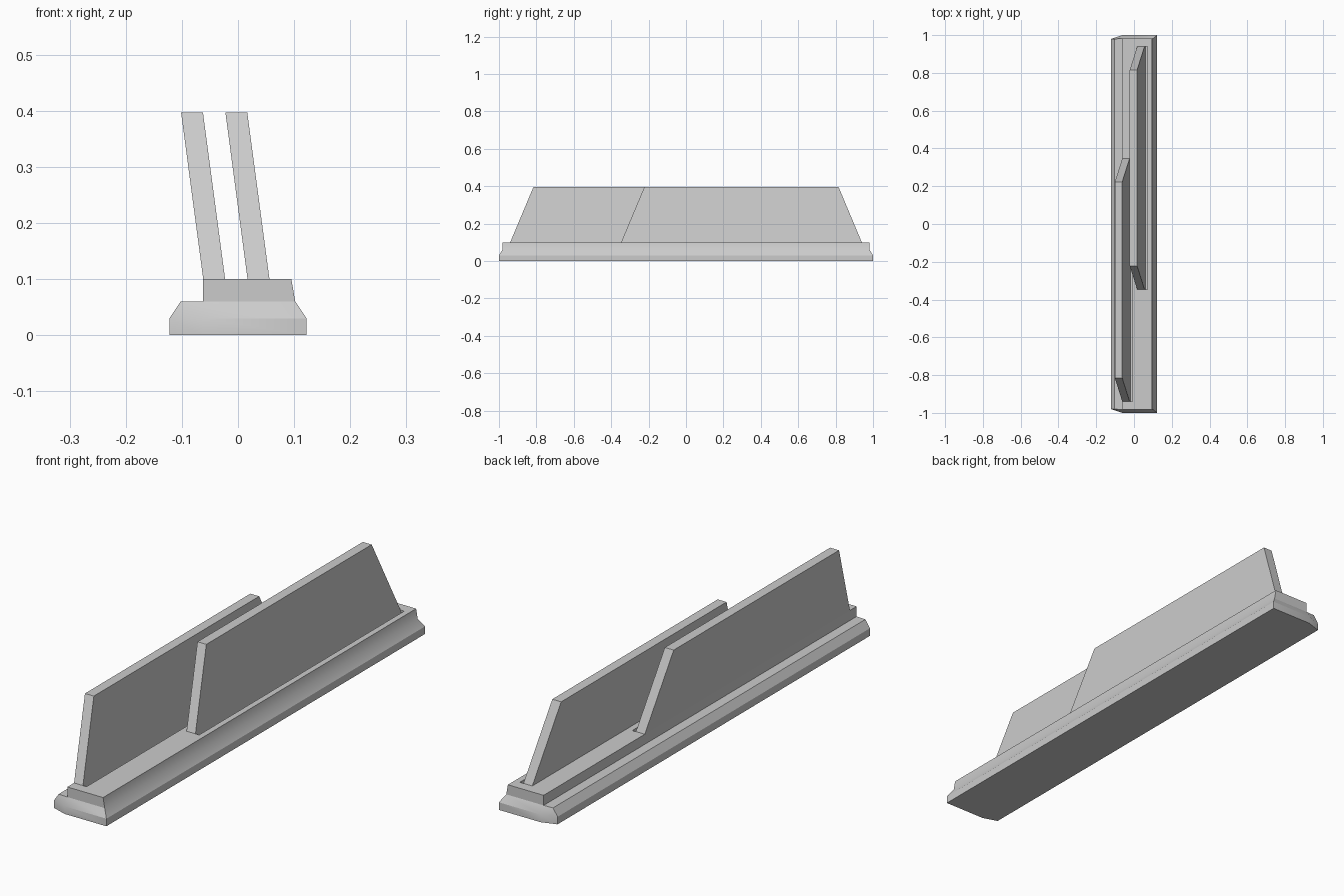
import bpy
import bmesh
import math

if "Cube" in bpy.data.objects:
    bpy.data.objects.remove(bpy.data.objects["Cube"], do_unlink=True)

grey = bpy.data.materials.new("light grey")
grey.use_nodes = True
colour = (0.6, 0.6, 0.6, 1)
grey.diffuse_color = colour
grey.node_tree.nodes["Principled BSDF"].inputs["Base Color"].default_value = colour

STEP_X = -0.062   # inner side of the ledge
LEDGE_Z = 0.06
TOP_Z = 0.1


def finish(bm, name):
    bmesh.ops.recalc_face_normals(bm, faces=bm.faces)
    mesh = bpy.data.meshes.new(name)
    bm.to_mesh(mesh)
    bm.free()
    mesh.materials.append(grey)
    obj = bpy.data.objects.new(name, mesh)
    bpy.context.collection.objects.link(obj)
    return obj


def add_ring(bm, half_outline, z):
    """Outline given for the back half, mirrored to the front."""
    pts = half_outline + [(x, -y) for x, y in reversed(half_outline)]
    return [bm.verts.new((x, y, z)) for x, y in pts]


def bridge(bm, low, high):
    n = len(low)
    for i in range(n):
        j = (i + 1) % n
        bm.faces.new((low[i], low[j], high[j], high[i]))


def prism(name, low_x, high_x, low_y, high_y, low_z, high_z):
    """Six-sided block whose top may be shifted and shortened."""
    bm = bmesh.new()
    rings = []
    for (x0, x1), (y0, y1), z in ((low_x, low_y, low_z), (high_x, high_y, high_z)):
        corners = ((x0, y0), (x1, y0), (x1, y1), (x0, y1))
        rings.append([bm.verts.new((x, y, z)) for x, y in corners])
        bm.faces.new(rings[-1])
    bridge(bm, *rings)
    return finish(bm, name)


# Base: plinth with cut corners, sloped shoulder and a raised step
bm = bmesh.new()
foot = [(-0.122, 0.98), (STEP_X, 1.0), (0.122, 1.0)]
shoulder = [(-0.102, 0.98), (STEP_X, 0.982), (0.102, 0.982)]
floor = add_ring(bm, foot, 0)
rim = add_ring(bm, foot, 0.03)
ledge = add_ring(bm, shoulder, LEDGE_Z)
step = add_ring(bm, [(STEP_X, 0.982), (0.095, 0.982)], TOP_Z)
bm.faces.new(floor)
bridge(bm, floor, rim)
bridge(bm, rim, ledge)
bm.faces.new((ledge[0], ledge[1], ledge[4], ledge[5]))
bridge(bm, ledge[1:5], step)
bm.faces.new(step)
base = finish(bm, "base")

# Leaning panels, each standing in a slot a little wider than itself
THICK = 0.039
LEAN = -0.133     # x shift per unit of height
TAPER = 0.42      # end slope per unit of height
SLOT_GAP = 0.016
PANEL_Z = 0.397


def section(x, y0, y1, z):
    h = z - TOP_Z
    left = x + LEAN * h
    return (left, left + THICK), (y0 + TAPER * h, y1 - TAPER * h)


for name, x, y0, y1 in (("right_panel", STEP_X, -0.94, 0.347),
                        ("left_panel", 0.017, -0.347, 0.94)):
    low_x, low_y = section(x, y0, y1, LEDGE_Z)
    high_x, high_y = section(x, y0, y1, PANEL_Z)
    prism(name, low_x, high_x, low_y, high_y, LEDGE_Z, PANEL_Z)

    slot_x = (x + THICK / 3, x + THICK + SLOT_GAP)
    cutter = prism(name + "_slot_cutter", slot_x, slot_x, (y0, y1), (y0, y1),
                   LEDGE_Z + 0.005, TOP_Z + 0.05)
    cutter.hide_render = True
    mod = base.modifiers.new("slot", "BOOLEAN")
    mod.operation = "DIFFERENCE"
    mod.solver = "EXACT"
    mod.object = cutter
    bpy.context.view_layer.objects.active = base
    bpy.ops.object.modifier_apply(modifier=mod.name)
    bpy.data.objects.remove(cutter, do_unlink=True)

# Soft blend along the base's shoulder, hard edges elsewhere
bpy.ops.object.select_all(action="DESELECT")
base.select_set(True)
bpy.context.view_layer.objects.active = base
bpy.ops.object.shade_smooth_by_angle(angle=math.radians(29))
